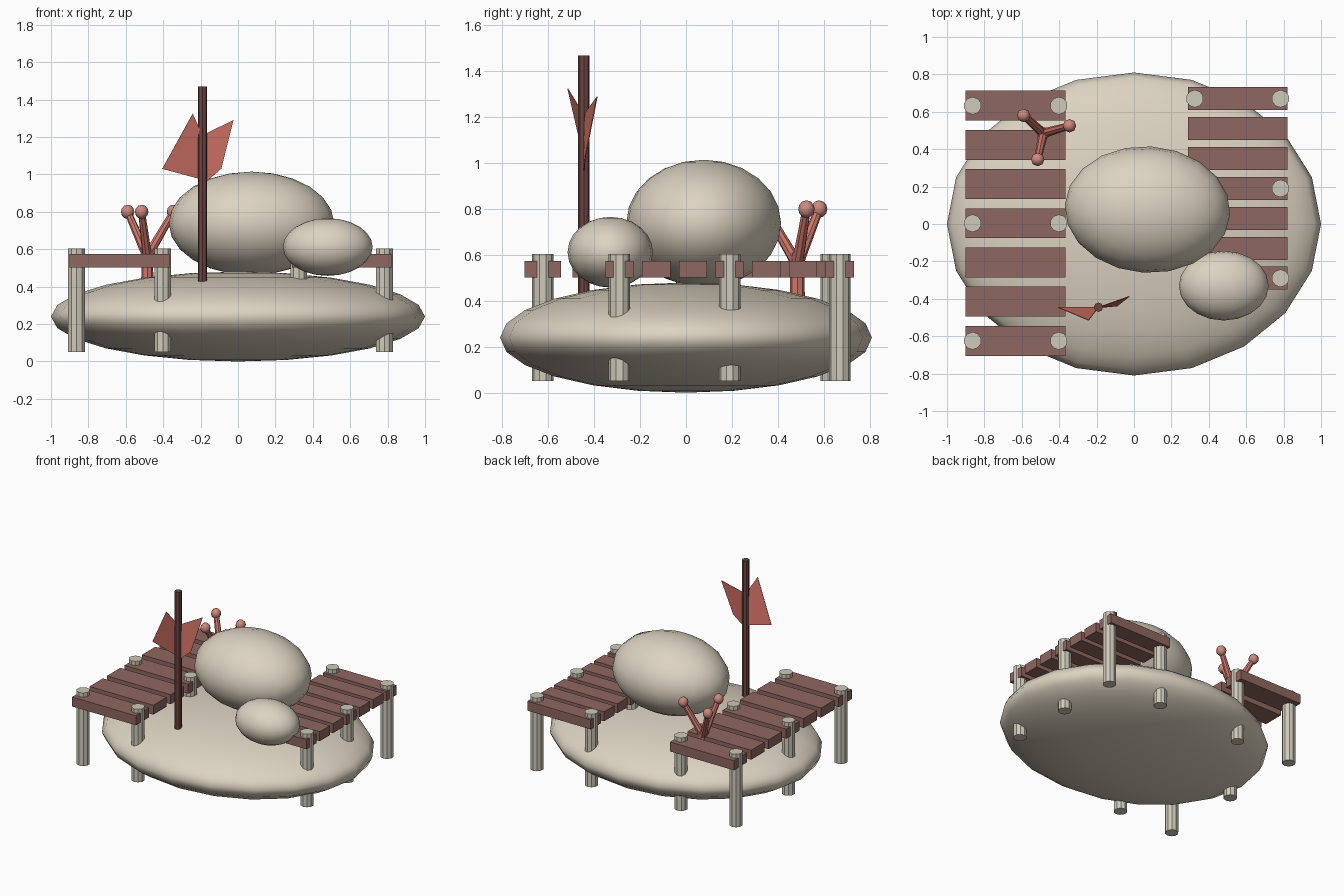
import bpy, math
from mathutils import Vector

if "Cube" in bpy.data.objects:
    bpy.data.objects.remove(bpy.data.objects["Cube"])


def mat(name, rgb):
    m = bpy.data.materials.new(name)
    m.diffuse_color = (*rgb, 1)
    m.use_nodes = True
    m.node_tree.nodes["Principled BSDF"].inputs["Base Color"].default_value = m.diffuse_color
    return m


STONE = mat("sand stone", (0.72, 0.65, 0.535))
POST = mat("pale wood", (0.62, 0.59, 0.49))
PLANK = mat("brown wood", (0.275, 0.135, 0.115))
POLE = mat("dark wood", (0.155, 0.062, 0.054))
FLAG = mat("red cloth", (0.62, 0.162, 0.127))
CORAL = mat("coral red", (0.63, 0.185, 0.15))
TIP = mat("coral pink", (0.62, 0.25, 0.21))


def finish(name, material, smooth=False):
    o = bpy.context.object
    o.name = name
    o.data.materials.append(material)
    if smooth:
        bpy.ops.object.shade_smooth()
    return o


def ellipsoid(name, c, r, material, seg=20, rings=12, rot=0):
    bpy.ops.mesh.primitive_uv_sphere_add(segments=seg, ring_count=rings, radius=1,
                                         location=c, rotation=(0, 0, rot))
    bpy.context.object.scale = r
    return finish(name, material, True)


def box(name, c, size, material):
    bpy.ops.mesh.primitive_cube_add(size=1, location=c)
    bpy.context.object.scale = size
    return finish(name, material)


def rod(name, a, b, r1, r2, n, material):
    a, b = Vector(a), Vector(b)
    d = b - a
    bpy.ops.mesh.primitive_cone_add(vertices=n, radius1=r1, radius2=r2, depth=d.length,
                                    location=(a + b) / 2)
    bpy.context.object.rotation_euler = d.to_track_quat('Z', 'Y').to_euler()
    return finish(name, material)


# island and boulders
ellipsoid("island_base", (0, 0, 0.24), (1, 0.81, 0.24), STONE)
ellipsoid("large_boulder", (0.072, 0.077, 0.738), (0.443, 0.338, 0.277), STONE, rot=-0.06)
ellipsoid("small_boulder", (0.48, -0.33, 0.612), (0.24, 0.186, 0.154), STONE)


# plank decks on posts
def deck(name, x0, x1, y_mid, pitch, width):
    for i in range(-3, 4):
        y = y_mid + i * pitch
        box(name + "_plank", ((x0 + x1) / 2, y, 0.538), (x1 - x0, width, 0.072), PLANK)
        if i % 3 == 0:
            for x in (x0 + 0.037, x1 - 0.037):
                rod(name + "_post", (x, y, 0.05), (x, y, 0.605), 0.047, 0.047, 10, POST)


deck("left_deck", -0.9, -0.365, 0.004, 0.2095, 0.16)
deck("right_deck", 0.288, 0.82, 0.19, 0.16, 0.123)

# flag pole with two cloth panels
rod("flag_pole", (-0.19, -0.445, 0.42), (-0.19, -0.445, 1.47), 0.025, 0.025, 8, POLE)
top, low = (-0.19, -0.445, 1.21), (-0.165, -0.445, 0.965)
verts = [top, low, (-0.405, -0.447, 1.03), (-0.242, -0.515, 1.325),
         (-0.09, -0.438, 1.03), (-0.025, -0.387, 1.29)]
mesh = bpy.data.meshes.new("flag")
mesh.from_pydata(verts, [], [(0, 3, 2, 1), (0, 1, 4, 5)])
flag = bpy.data.objects.new("flag", mesh)
bpy.context.collection.objects.link(flag)
mesh.materials.append(FLAG)
mod = flag.modifiers.new("thickness", 'SOLIDIFY')
mod.thickness = 0.004
mod.offset = 0

# branching coral with round tips
cx, cy = -0.485, 0.485
rod("coral_stem", (cx, cy, 0.40), (cx, cy, 0.61), 0.033, 0.03, 8, CORAL)
for x, y in ((-0.59, 0.58), (-0.345, 0.525), (-0.515, 0.345)):
    rod("coral_branch", (cx, cy, 0.56), (x, y, 0.80), 0.026, 0.019, 8, CORAL)
    ellipsoid("coral_tip", (x, y, 0.80), (0.036, 0.036, 0.038), TIP, 8, 6)
